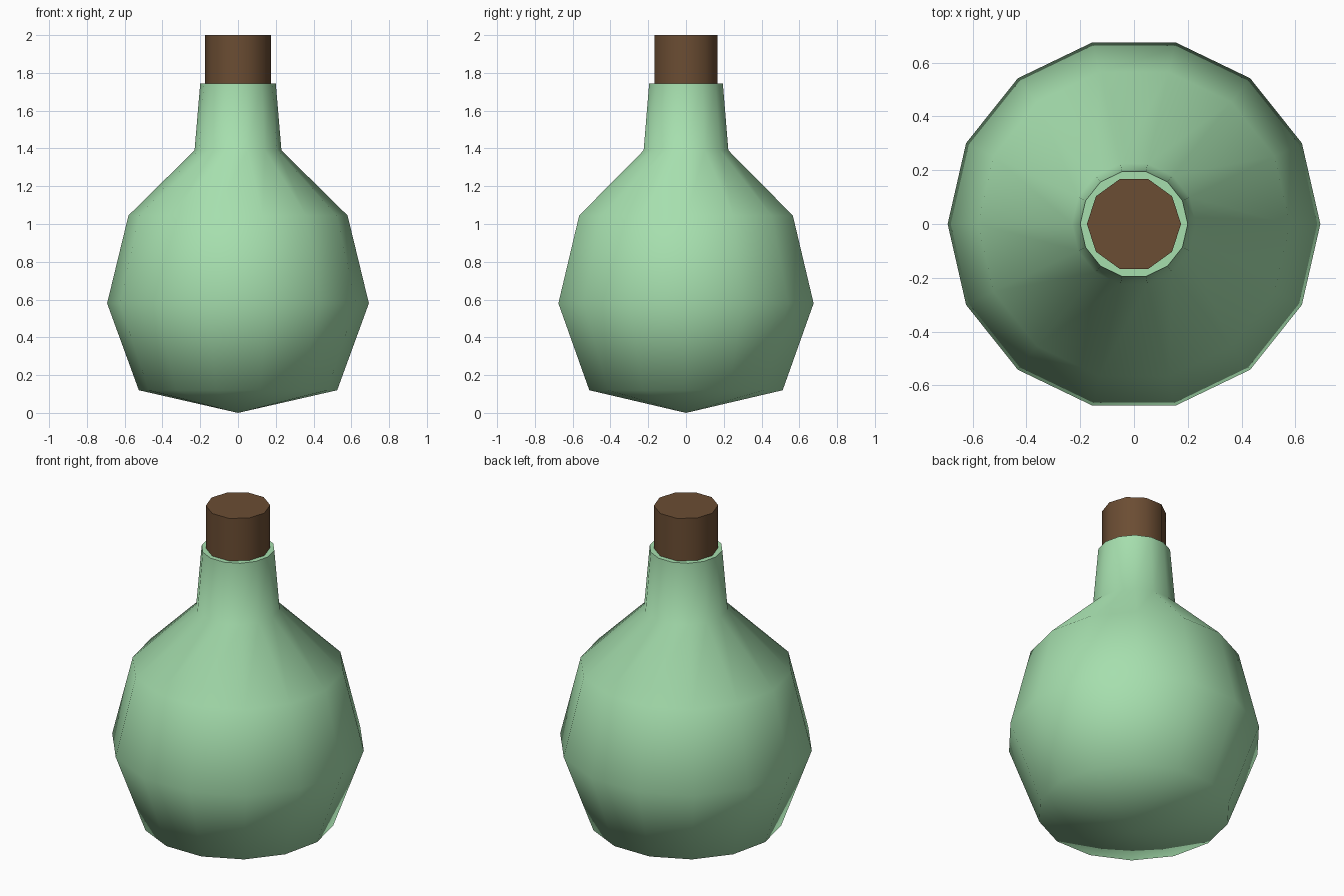
import bpy, bmesh, math

if "Cube" in bpy.data.objects:
    bpy.data.objects.remove(bpy.data.objects["Cube"])


def material(name, rgb):
    m = bpy.data.materials.new(name)
    m.diffuse_color = (*rgb, 1)
    m.use_nodes = True
    m.node_tree.nodes["Principled BSDF"].inputs["Base Color"].default_value = m.diffuse_color
    return m


def lathe(name, profile, sides, mat):
    """Revolve (radius, z) points around z; zero radius makes a tip, open ends get a cap."""
    bm = bmesh.new()
    rings = []
    for r, z in profile:
        if r == 0:
            rings.append([bm.verts.new((0, 0, z))] * sides)
        else:
            rings.append([bm.verts.new((r * math.cos(math.tau * i / sides),
                                        r * math.sin(math.tau * i / sides), z))
                          for i in range(sides)])
    for low, high in zip(rings, rings[1:]):
        for i in range(sides):
            j = (i + 1) % sides
            corners = [low[i], low[j], high[j], high[i]]
            bm.faces.new(list(dict.fromkeys(corners))).smooth = True
    # flat caps with crisp rims
    for ring, (r, z) in ((rings[0], profile[0]), (rings[-1], profile[-1])):
        if r > 0:
            cap = bm.faces.new(ring)
            for e in cap.edges:
                e.smooth = False
    bmesh.ops.recalc_face_normals(bm, faces=bm.faces[:])
    mesh = bpy.data.meshes.new(name)
    bm.to_mesh(mesh)
    bm.free()
    mesh.materials.append(mat)
    ob = bpy.data.objects.new(name, mesh)
    bpy.context.collection.objects.link(ob)
    return ob


green = material("pale green glass", (0.381, 0.737, 0.423))
brown = material("cork brown", (0.147, 0.074, 0.033))

# Round flask body with pointed base, sloping shoulder and tapered neck
lathe("flask_body", [(0, 0), (0.525, 0.12), (0.693, 0.58), (0.58, 1.045),
                     (0.23, 1.39), (0.2, 1.745)], 14, green)

# Cork stopper set into the neck
lathe("cork_stopper", [(0.175, 1.65), (0.175, 2.0)], 10, brown)
